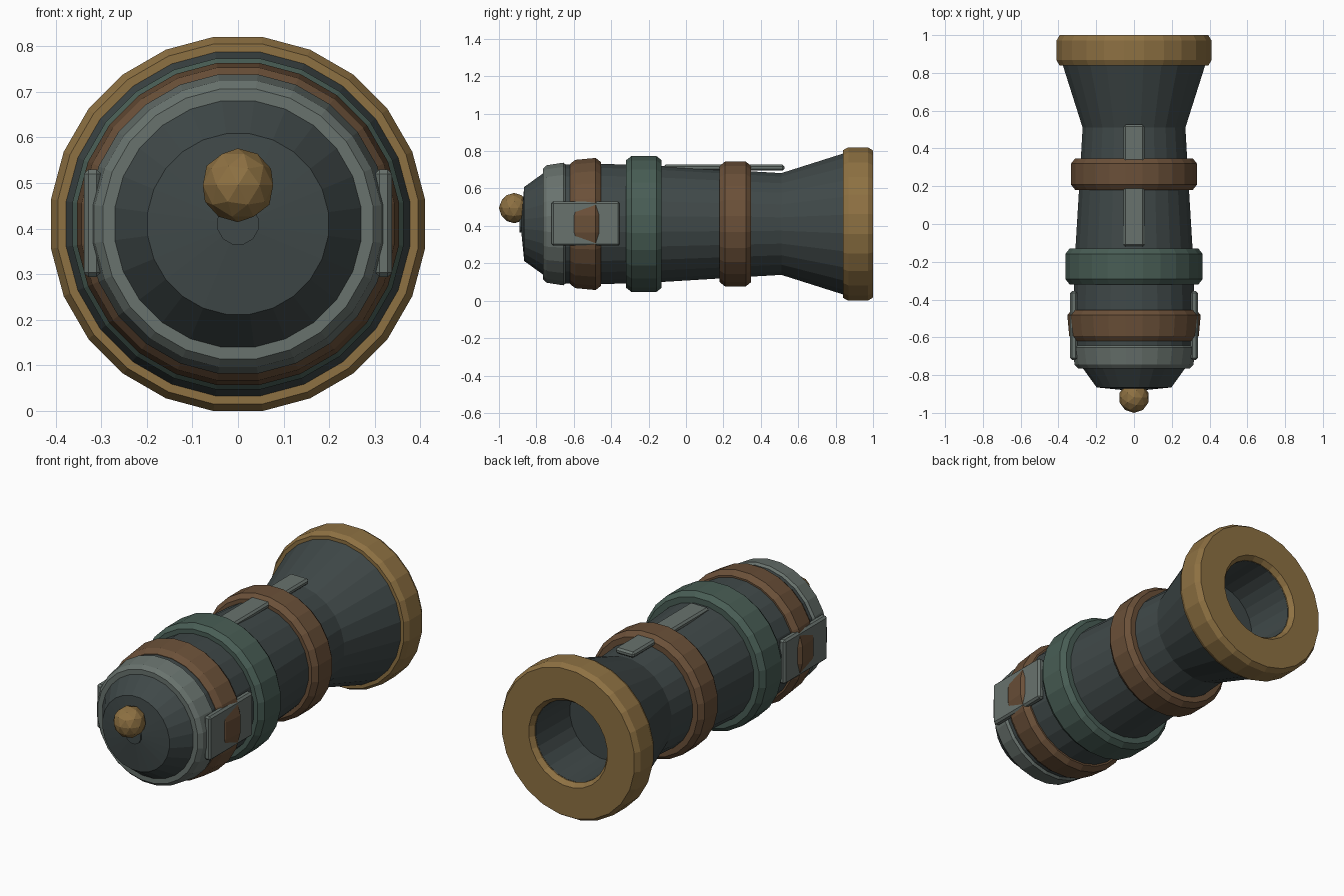
import bpy, bmesh, math
from mathutils import Vector

if "Cube" in bpy.data.objects:
    bpy.data.objects.remove(bpy.data.objects["Cube"])

SIDES = 24
AXIS_Z = 0.41


def material(name, rgb):
    m = bpy.data.materials.new(name)
    m.diffuse_color = (*rgb, 1)
    m.use_nodes = True
    m.node_tree.nodes["Principled BSDF"].inputs["Base Color"].default_value = m.diffuse_color
    return m


IRON = material("dark_iron", (0.05, 0.065, 0.065))
STEEL = material("grey_steel", (0.14, 0.17, 0.155))
GREEN = material("green_paint", (0.065, 0.11, 0.09))
BROWN = material("brown_copper", (0.145, 0.08, 0.04))
GOLD = material("brass", (0.27, 0.165, 0.055))


def finish(bm, name, mat):
    bmesh.ops.recalc_face_normals(bm, faces=bm.faces)
    me = bpy.data.meshes.new(name)
    bm.to_mesh(me)
    bm.free()
    me.materials.append(mat)
    ob = bpy.data.objects.new(name, me)
    bpy.context.collection.objects.link(ob)
    return ob


def lathe(name, profile, mat, closed=False, sides=SIDES):
    """Turn (y, apothem) points around the barrel axis, flat side up."""
    bm = bmesh.new()
    k = 1 / math.cos(math.pi / sides)
    rings = []
    for y, r in profile:
        if r == 0:
            rings.append([bm.verts.new((0, y, AXIS_Z))] * sides)
            continue
        angles = [2 * math.pi * (i + 0.5) / sides for i in range(sides)]
        rings.append([bm.verts.new((r * k * math.sin(a), y, AXIS_Z + r * k * math.cos(a)))
                      for a in angles])
    pairs = list(zip(rings, rings[1:]))
    if closed:
        pairs.append((rings[-1], rings[0]))
    for a, b in pairs:
        for i in range(sides):
            j = (i + 1) % sides
            bm.faces.new(list(dict.fromkeys((a[i], a[j], b[j], b[i]))))
    return finish(bm, name, mat)


def band(name, y0, y1, r0, r1, inner, mat, bevel=0.028, drop=0.022):
    """Chamfered hoop whose crown runs from radius r0 to r1."""
    return lathe(name, [(y0, inner), (y0, r0 - drop), (y0 + bevel, r0),
                        (y1 - bevel, r1), (y1, r1 - drop), (y1, inner)], mat, closed=True)


def plate(name, centre, size, mat, bevel=0.01):
    bm = bmesh.new()
    bmesh.ops.create_cube(bm, size=1)
    for v in bm.verts:
        v.co = Vector(c + p * s for c, p, s in zip(centre, v.co, size))
    bmesh.ops.bevel(bm, geom=bm.edges[:], offset=bevel, segments=1, affect='EDGES')
    return finish(bm, name, mat)


# Barrel with rounded breech, flared muzzle and blind bore
lathe("barrel", [(-0.885, 0), (-0.865, 0.198), (-0.765, 0.27), (-0.74, 0.30), (-0.64, 0.318),
                 (-0.45, 0.322), (-0.13, 0.31), (0.2, 0.29), (0.51, 0.272), (0.86, 0.383),
                 (0.97, 0.383), (0.97, 0.212), (0.69, 0.205), (0.69, 0)], IRON)

# Hoops around the barrel
band("breech_band", -0.765, -0.635, 0.314, 0.328, 0.268, STEEL, 0.02, 0.018)
band("rear_band", -0.62, -0.455, 0.343, 0.353, 0.30, BROWN)
band("middle_band", -0.32, -0.13, 0.363, 0.363, 0.29, GREEN)
band("front_band", 0.18, 0.348, 0.333, 0.333, 0.27, BROWN)

# Muzzle ring with chamfered mouth
lathe("muzzle_ring", [(0.84, 0.36), (0.84, 0.395), (0.868, 0.41), (0.972, 0.41), (1.0, 0.393),
                      (1.0, 0.232), (0.975, 0.213), (0.94, 0.213), (0.94, 0.34)],
      GOLD, closed=True)

# Stub and ball knob on the breech
lathe("knob_stub", [(-0.86, 0), (-0.86, 0.045), (-0.89, 0.045), (-0.89, 0)], IRON, sides=12)
bm = bmesh.new()
bmesh.ops.create_icosphere(bm, subdivisions=2, radius=0.081)
bmesh.ops.translate(bm, verts=bm.verts, vec=(0, -0.919, 0.495))
finish(bm, "breech_knob", GOLD)

# Sighting strip on top and trunnion plates on both sides
plate("top_strip", (0, 0.203, 0.711), (0.112, 0.645, 0.032), STEEL)
for side, s in (("left", -1), ("right", 1)):
    plate(side + "_side_plate", (s * 0.319, -0.537, 0.412), (0.038, 0.365, 0.236), STEEL)
